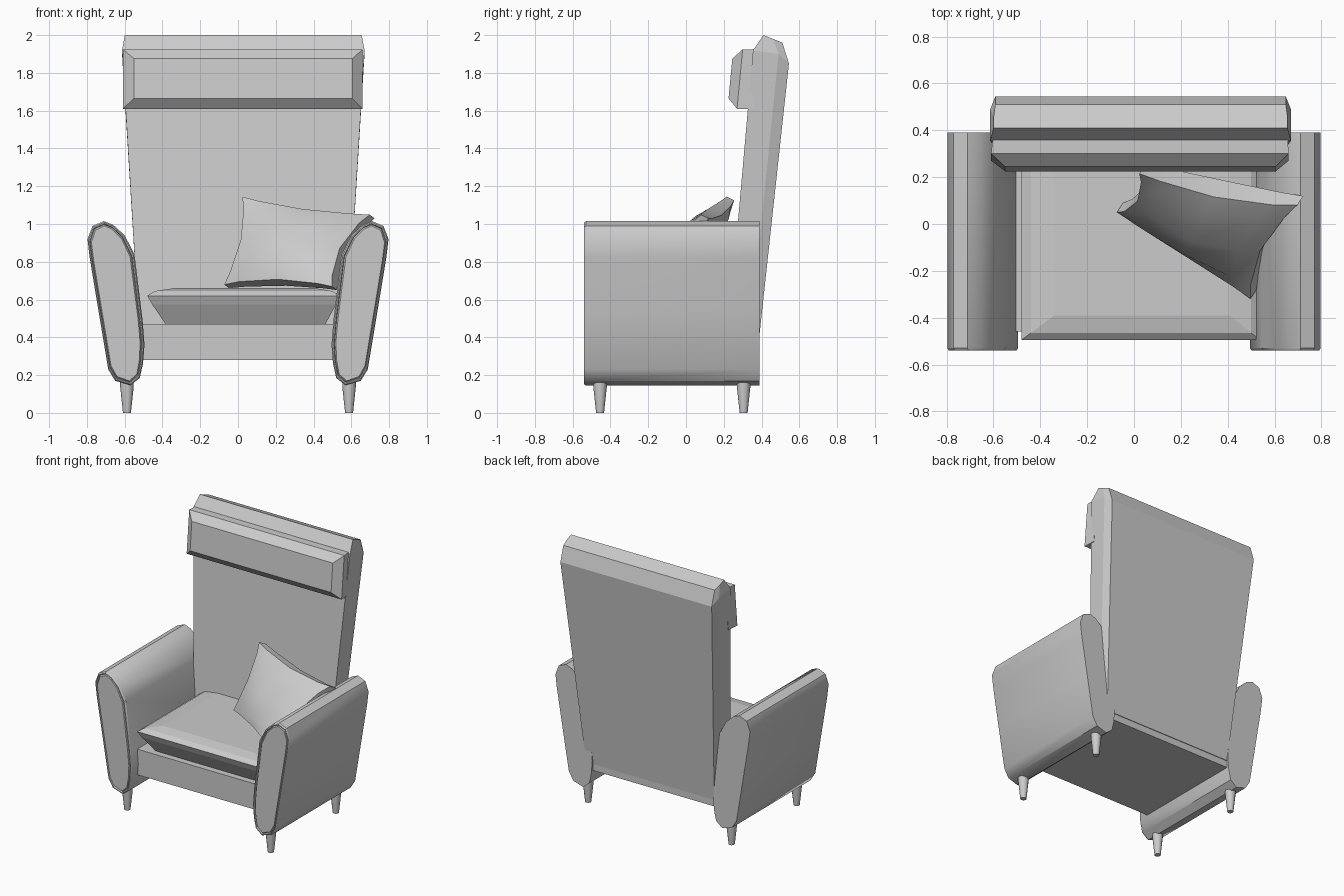
import bpy, bmesh, math
from mathutils import Vector

if "Cube" in bpy.data.objects:
    bpy.data.objects.remove(bpy.data.objects["Cube"])


def finish(name, bm, smooth=None):
    bmesh.ops.recalc_face_normals(bm, faces=bm.faces)
    me = bpy.data.meshes.new(name)
    bm.to_mesh(me)
    bm.free()
    ob = bpy.data.objects.new(name, me)
    bpy.context.collection.objects.link(ob)
    if smooth:
        bpy.ops.object.select_all(action='DESELECT')
        ob.select_set(True)
        bpy.context.view_layer.objects.active = ob
        bpy.ops.object.shade_smooth_by_angle(angle=math.radians(smooth))
    return ob


def loft(name, rings, smooth=None):
    """Skin a stack of equal-length point rings and cap both ends."""
    bm = bmesh.new()
    vr = [[bm.verts.new(p) for p in r] for r in rings]
    n = len(vr[0])
    for a, b in zip(vr, vr[1:]):
        for i in range(n):
            j = (i + 1) % n
            bm.faces.new((a[i], a[j], b[j], b[i]))
    bm.faces.new(vr[0])
    bm.faces.new(vr[-1])
    return finish(name, bm, smooth)


def rect(z, x0, x1, y0, y1):
    return [(x0, y0, z), (x1, y0, z), (x1, y1, z), (x0, y1, z)]


# Arms: tilted oval profile run front to back, with a piped front panel
ARM = [(.71, 1.015), (.77, .99), (.797, .92), (.785, .82), (.737, .53), (.687, .23),
       (.65, .17), (.57, .145), (.52, .185), (.503, .26), (.495, .36), (.505, .49),
       (.548, .84), (.60, .94), (.66, .995)]


def arm_ring(side, y, inset):
    cx, cz = .645, .58
    fx, fz = 1 - inset / .13, 1 - inset / .43
    pts = []
    for x, z in ARM:
        axis = cx + (z - cz) * .16          # follow the tilt of the arm
        pts.append((side * (axis + (x - axis) * fx + (z - cz) * (fz - 1) * .16),
                    y, cz + (z - cz) * fz))
    return pts


for side, label in ((-1, "left"), (1, "right")):
    loft(label + "_arm", [arm_ring(side, y, i) for y, i in
         ((.39, 0), (-.53, 0), (-.54, .007), (-.54, .013), (-.528, .017), (-.538, .024))], 35)

# Seat base between the arms
loft("seat_base", [rect(.28, -.56, .56, -.46, .375), rect(.47, -.56, .56, -.46, .375)])

# Seat cushion with undercut edge and sloped top border
loft("seat_cushion", [rect(.465, -.38, .46, -.41, .24), rect(.575, -.455, .52, -.475, .26),
                      rect(.62, -.48, .54, -.495, .27), rect(.645, -.44, .50, -.465, .27),
                      rect(.66, -.34, .41, -.39, .27)])

# Backrest: tapered leaning slab, chamfered along the back edges
CX = .028


def back_ring(hw, hw_back, front, mid, back):
    pts = [(-hw, *front), (hw, *front), (hw, *mid), (hw_back, *back),
           (-hw_back, *back), (-hw, *mid)]
    return [(CX + x, y, z) for x, y, z in pts]


loft("backrest", [
    back_ring(.545, .525, (.215, .33), (.33, .33), (.380, .33)),
    back_ring(.642, .620, (.355, 1.92), (.49, 1.90), (.545, 1.85)),
    back_ring(.627, .620, (.41, 2.0), (.46, 1.98), (.51, 1.96))])

# Headrest: padded block on the front of the backrest
def head_ring(x0, x1, top, bottom):
    return [(x0, *bottom), (x1, *bottom), (x1, *top), (x0, *top)]


loft("headrest", [
    head_ring(-.60, .655, (.40, 1.925), (.36, 1.61)),
    head_ring(-.61, .66, (.30, 1.925), (.27, 1.61)),
    head_ring(-.55, .605, (.245, 1.875), (.225, 1.665))])

# Throw pillow: puffed square with drawn-in edges and pointed corners
BL, BR = Vector((-.06, .07, .67)), Vector((.51, -.30, .66))
TL, TR = Vector((.035, .235, 1.135)), Vector((.71, .10, 1.04))
normal = (BR - BL).cross(TL - BL).normalized()
STEPS = (-1, -.72, 0, .72, 1)
bm = bmesh.new()
grid = {}
for s in (-1, 1):
    for i, u in enumerate(STEPS):
        for j, v in enumerate(STEPS):
            pu = u * (1 - .16 * (1 - v * v))
            pv = v * (1 - .12 * (1 - u * u))
            a, b = (pu + 1) / 2, (pv + 1) / 2
            p = BL.lerp(BR, a).lerp(TL.lerp(TR, a), b)
            puff = .025 + .02 * (2 - u * u - v * v) + .06 * (1 - u * u) * (1 - v * v)
            grid[s, i, j] = bm.verts.new(p + normal * s * puff)
    for i in range(4):
        for j in range(4):
            bm.faces.new([grid[s, i + a, j + b] for a, b in ((0, 0), (1, 0), (1, 1), (0, 1))])
for k in range(4):
    for e in (0, 4):
        bm.faces.new([grid[-1, k, e], grid[-1, k + 1, e], grid[1, k + 1, e], grid[1, k, e]])
        bm.faces.new([grid[-1, e, k], grid[-1, e, k + 1], grid[1, e, k + 1], grid[1, e, k]])
finish("throw_pillow", bm, 25)

# Tapered legs
for x, sx in ((-.588, "left"), (.588, "right")):
    for y, sy in ((-.455, "front"), (.305, "back")):
        rings = [[(x + r * math.cos(k * math.pi / 6), y + r * math.sin(k * math.pi / 6), z)
                  for k in range(12)] for z, r in ((0, .021), (.14, .036), (.20, .036))]
        loft(f"{sy}_{sx}_leg", rings, 40)
